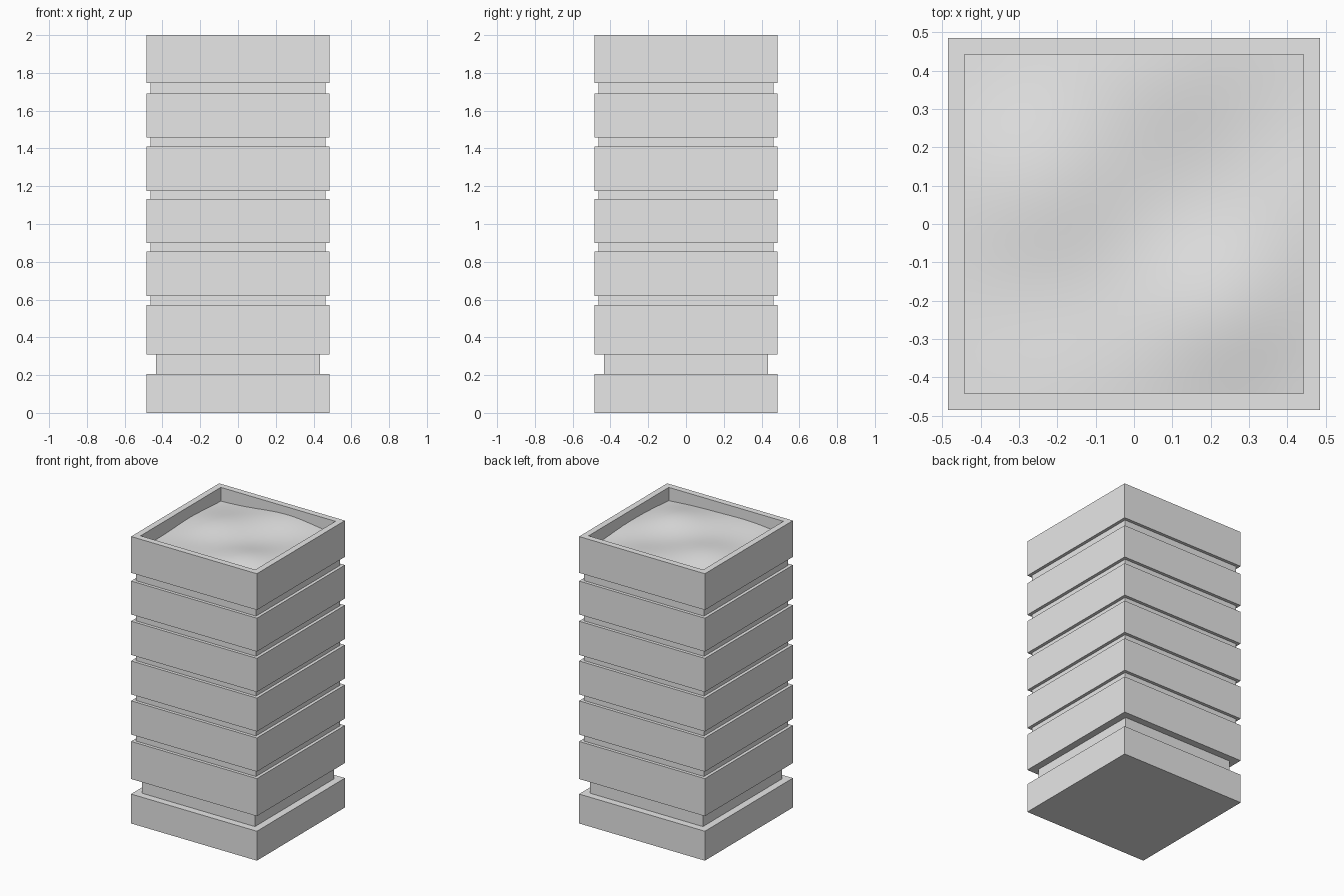
import bpy, bmesh, math

cube = bpy.data.objects.get("Cube")
if cube:
    bpy.data.objects.remove(cube, do_unlink=True)

OUTER, GROOVE, NECK, INNER = 0.485, 0.463, 0.435, 0.442
SOIL_Z = 1.90

grey = bpy.data.materials.new("light_grey")
grey.use_nodes = True
colour = (0.8, 0.8, 0.8, 1.0)
grey.diffuse_color = colour
grey.node_tree.nodes["Principled BSDF"].inputs["Base Color"].default_value = colour


def add_object(name, bm):
    mesh = bpy.data.meshes.new(name)
    bmesh.ops.recalc_face_normals(bm, faces=bm.faces)
    bm.to_mesh(mesh)
    bm.free()
    mesh.materials.append(grey)
    obj = bpy.data.objects.new(name, mesh)
    bpy.context.collection.objects.link(obj)
    return obj


def square_skin(name, profile):
    """Skin square rings through (half width, height) points, capping both ends."""
    bm = bmesh.new()
    rings = [[bm.verts.new((sx * w, sy * w, z))
              for sx, sy in ((-1, -1), (1, -1), (1, 1), (-1, 1))]
             for w, z in profile]
    for low, high in zip(rings, rings[1:]):
        for i in range(4):
            j = (i + 1) % 4
            bm.faces.new((low[i], low[j], high[j], high[i]))
    bm.faces.new(rings[0][::-1])
    bm.faces.new(rings[-1])
    return add_object(name, bm)


# Planter: plinth, recessed neck, stacked slats with narrow grooves, hollow rim
bands = [(0.0, 0.205), (0.31, 0.572), (0.62, 0.855), (0.90, 1.133),
         (1.175, 1.41), (1.457, 1.69), (1.747, 2.0)]
profile = []
for n, (bottom, top) in enumerate(bands):
    if n:
        recess = NECK if n == 1 else GROOVE
        profile += [(recess, bands[n - 1][1]), (recess, bottom)]
    profile += [(OUTER, bottom), (OUTER, top)]
profile += [(INNER, 2.0), (INNER, 1.82)]
square_skin("planter_body", profile)

# Soil: gently mounded surface inside the rim (x, y, height, spread)
mounds = [(-0.24, 0.10, 0.04, 0.17), (0.23, -0.22, 0.045, 0.16),
          (0.08, 0.44, 0.045, 0.20), (-0.15, -0.44, 0.03, 0.20),
          (0.46, 0.05, 0.02, 0.15)]
bm = bmesh.new()
bmesh.ops.create_grid(bm, x_segments=32, y_segments=32, size=INNER)
for v in bm.verts:
    v.co.z = SOIL_Z + sum(
        h * math.exp(-((v.co.x - x) ** 2 + (v.co.y - y) ** 2) / (2 * s * s))
        for x, y, h, s in mounds)
for f in bm.faces:
    f.smooth = True
add_object("soil", bm)
